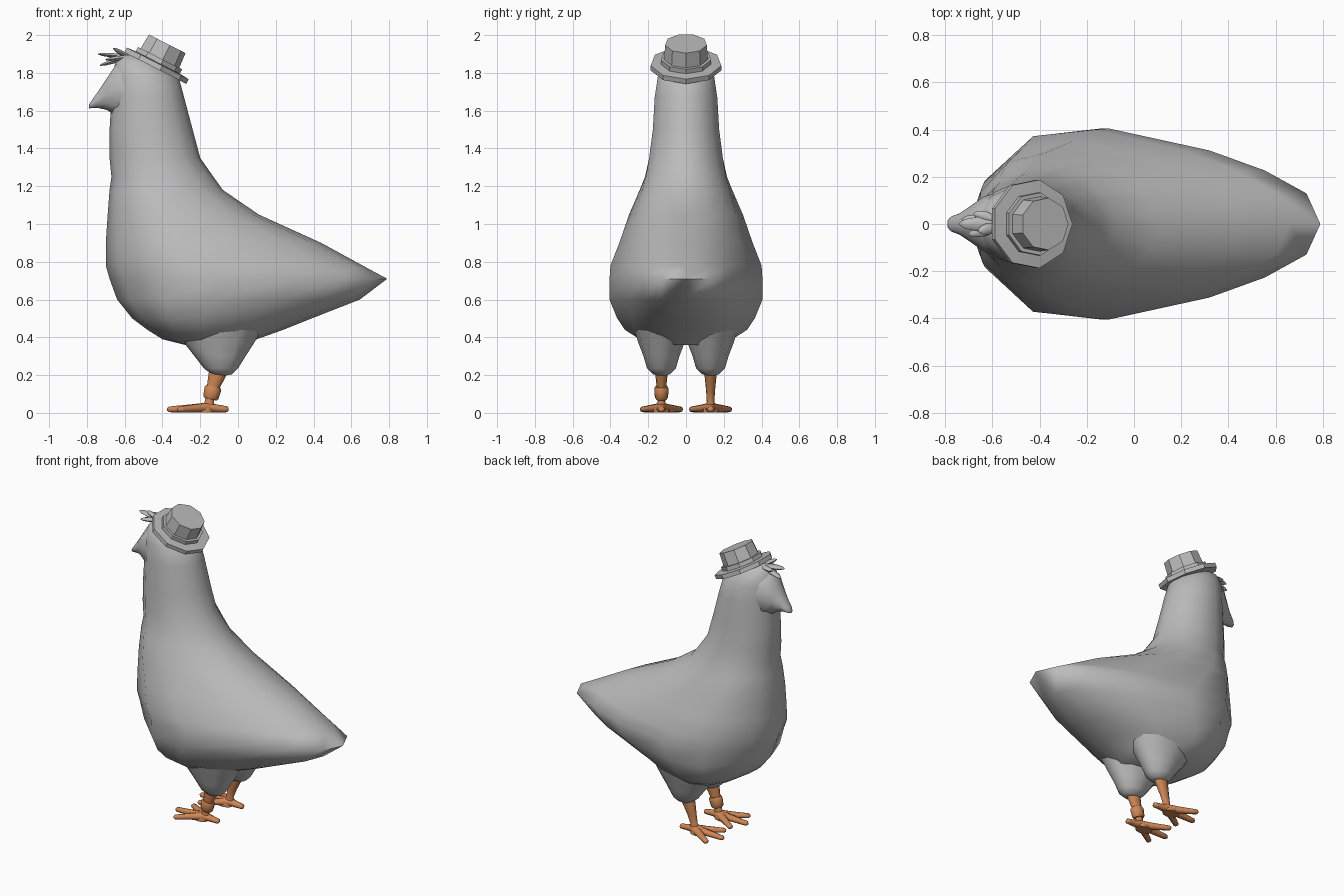
import bpy, bmesh, math
from mathutils import Vector, Matrix

if "Cube" in bpy.data.objects:
    bpy.data.objects.remove(bpy.data.objects["Cube"])


def material(name, rgb):
    m = bpy.data.materials.new(name)
    m.diffuse_color = (*rgb, 1)
    m.use_nodes = True
    m.node_tree.nodes["Principled BSDF"].inputs["Base Color"].default_value = m.diffuse_color
    return m


GREY = material("soft grey", (0.5, 0.5, 0.5))
ORANGE = material("leg orange", (0.62, 0.24, 0.09))


def loft(name, rings, mat, smooth=60):
    """Skin a list of equal-length closed rings and cap both ends."""
    bm = bmesh.new()
    rows = [[bm.verts.new(p) for p in r] for r in rings]
    n = len(rows[0])
    for a, b in zip(rows, rows[1:]):
        for i in range(n):
            j = (i + 1) % n
            bm.faces.new((a[i], a[j], b[j], b[i]))
    bm.faces.new(rows[0])
    bm.faces.new(rows[-1])
    bmesh.ops.recalc_face_normals(bm, faces=bm.faces)
    me = bpy.data.meshes.new(name)
    bm.to_mesh(me)
    bm.free()
    me.materials.append(mat)
    ob = bpy.data.objects.new(name, me)
    bpy.context.collection.objects.link(ob)
    bpy.ops.object.select_all(action='DESELECT')
    ob.select_set(True)
    bpy.context.view_layer.objects.active = ob
    if smooth:
        bpy.ops.object.shade_smooth_by_angle(angle=math.radians(smooth))
    return ob


def oval(x, y, z, rx, ry, n=12):
    return [(x + rx * math.cos(2 * math.pi * i / n),
             y + ry * math.sin(2 * math.pi * i / n), z) for i in range(n)]


def tube(name, stations, mat, n=8):
    """Tube through (point, side radius, upright radius) stations."""
    pts = [Vector(s[0]) for s in stations]
    d = (pts[-1] - pts[0]).normalized()
    side = d.cross(Vector((0, 0, 1))).normalized()
    up = side.cross(d)
    rings = [[p + side * s[1] * math.cos(2 * math.pi * i / n)
              + up * s[2] * math.sin(2 * math.pi * i / n) for i in range(n)]
             for p, s in zip(pts, stations)]
    return loft(name, rings, mat)


# Body, neck and head: horizontal rings blending from round to egg-shaped
EGG = [(0, 0), (.05, .46), (.2, .93), (.39, 1), (.68, .77), (.84, .56), (.96, .32), (1, 0)]
ROUND = [((1 - math.cos(k * math.pi / 7)) / 2, math.sin(k * math.pi / 7)) for k in range(8)]


def body_ring(z, front, back, width, egg):
    half = []
    for (t0, w0), (t1, w1) in zip(ROUND, EGG):
        t, w = t0 + (t1 - t0) * egg, w0 + (w1 - w0) * egg
        half.append((front + (back - front) * t, width * w, z))
    return half + [(x, -y, z) for x, y, z in half[-2:0:-1]]


loft("body", [body_ring(*r) for r in [
    (1.895, -.61, -.52, .05, 0), (1.85, -.65, -.41, .12, 0), (1.78, -.67, -.315, .153, 0),
    (1.67, -.67, -.285, .17, 0), (1.50, -.68, -.24, .18, 0), (1.35, -.68, -.20, .2, 0),
    (1.25, -.67, -.13, .222, .1), (1.18, -.68, -.08, .25, .25), (1.05, -.69, .11, .305, .5),
    (.90, -.70, .44, .355, .8), (.78, -.70, .66, .40, 1), (.71, -.68, .79, .405, 1),
    (.60, -.64, .645, .405, 1), (.50, -.56, .39, .365, .9), (.44, -.48, .24, .325, .8),
    (.39, -.40, .10, .25, .5), (.36, -.28, .06, .19, 0)]], GREY, 80)

# Beak: upright rings (x, low z, high z, half width)
beak = []
for x, lo, hi, w in [(-.52, 1.55, 1.88, .15), (-.64, 1.56, 1.86, .115), (-.695, 1.60, 1.775, .075),
                     (-.74, 1.612, 1.705, .045), (-.775, 1.612, 1.655, .032), (-.79, 1.612, 1.632, .015)]:
    beak.append([(x, w * math.cos(k * math.pi / 5),
                  (lo + hi) / 2 + (hi - lo) / 2 * math.sin(k * math.pi / 5)) for k in range(10)])
loft("beak", beak, GREY, 80)

# Head tuft: small flat feathers
for i, (tip, w) in enumerate([((-.74, 0, 1.90), .03), ((-.73, .02, 1.84), .025),
                              ((-.66, -.03, 1.93), .025), ((-.70, -.045, 1.87), .022),
                              ((-.68, .045, 1.885), .022)]):
    root, tip = Vector((-.58, tip[1] * .4, 1.885)), Vector(tip)
    tube(f"tuft_feather_{i}", [(root, w * .5, .010), (root.lerp(tip, .5), w, .014),
                               (root.lerp(tip, .85), w * .7, .010), (tip, .004, .003)], GREY, 6)

# Hat: nine-sided brim, band and crown, tilted backwards
profile = [(.19, -.028), (.19, 0), (.135, .004), (.135, .03), (.118, .03), (.112, .115)]
hat = loft("hat", [oval(0, 0, h, r, r, 9) for r, h in profile], GREY, 25)
hat.data.transform(Matrix.Translation((-.43, 0, 1.853)) @ Matrix.Rotation(math.radians(27), 4, 'Y'))

for side, label in ((-1, "right"), (1, "left")):
    y = .13 * side
    # Feathered thigh
    loft(f"{label}_thigh", [oval(*r) for r in [
        (-.10, y, .46, .24, .15), (-.10, y, .37, .185, .122), (-.095, y, .30, .135, .095),
        (-.09, y, .235, .09, .076), (-.085, y, .205, .055, .045), (-.085, y, .198, .02, .02)]], GREY, 80)
    # Shank
    loft(f"{label}_shank", [oval(*r) for r in [
        (-.10, y, .23, .052, .034), (-.112, y, .19, .046, .031), (-.135, y, .12, .032, .024),
        (-.152, y, .06, .024, .02), (-.16, y, .02, .04, .03)]], ORANGE)
    # Three front toes and one rear toe
    hub = Vector((-.16, y, .028))
    for toe, (dx, dy) in {"middle": (-.375, 0), "outer": (-.32, .105),
                          "inner": (-.32, -.105), "rear": (-.05, 0)}.items():
        tip = Vector((dx, y + dy * side, .018))
        tube(f"{label}_{toe}_toe", [(hub, .034, .027), (hub.lerp(tip, .35), .024, .022),
                                    (hub.lerp(tip, .8), .019, .017), (hub.lerp(tip, .95), .018, .015),
                                    (tip, .007, .007)], ORANGE)
    # Webbed sole joining the toes
    loft(f"{label}_sole", [oval(-.185, y, .002, .055, .042), oval(-.185, y, .025, .055, .042),
                           oval(-.165, y, .05, .025, .022)], ORANGE)

# Leg ring on one shank only
band = loft("leg_band", [oval(0, 0, h, r, r * .85) for h, r in
                         [(-.035, .034), (-.026, .041), (.022, .045), (.034, .038)]], ORANGE, 40)
band.data.transform(Matrix.Translation((-.138, -.13, .107)) @ Matrix.Rotation(math.radians(14), 4, 'Y'))
